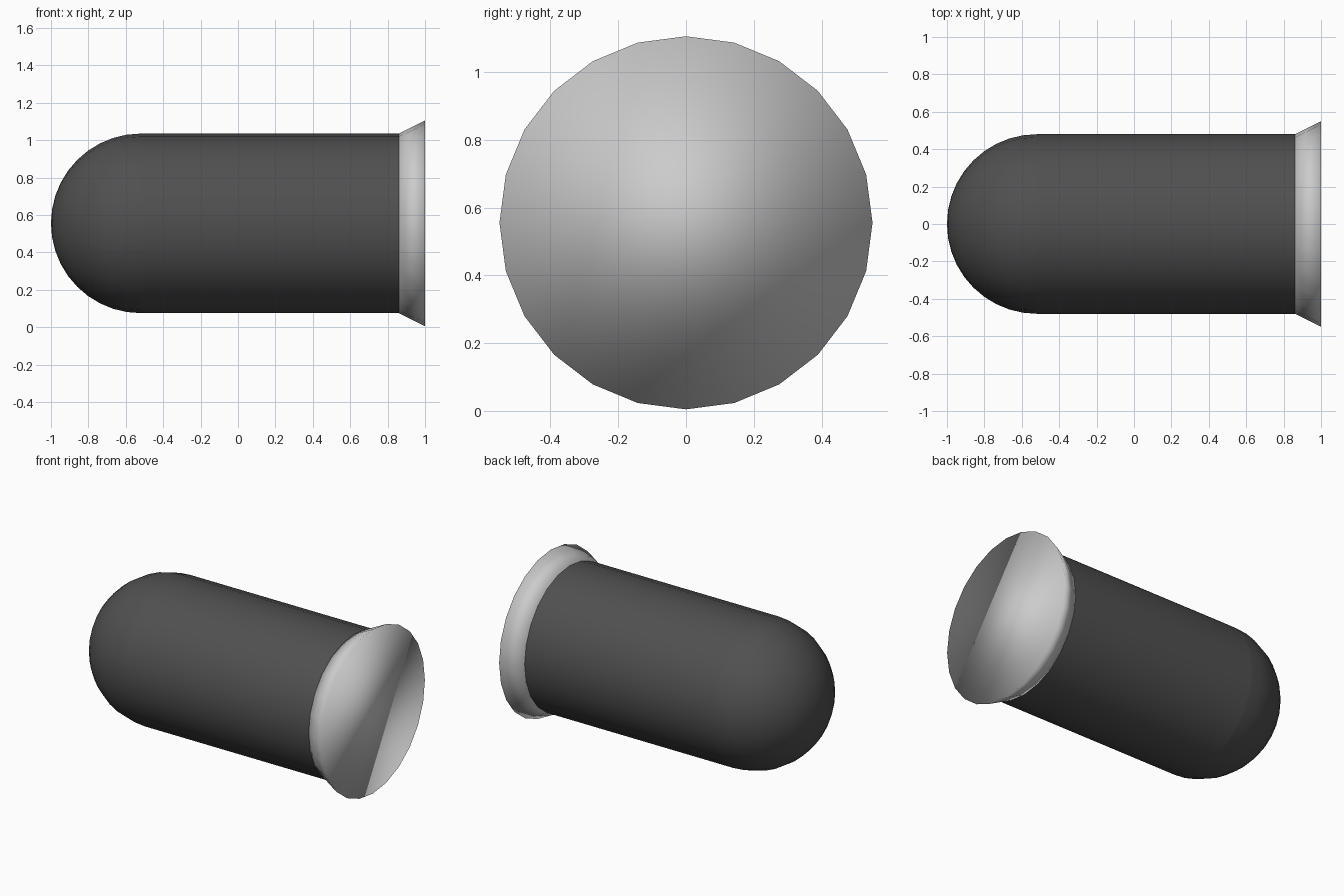
import bpy
from math import radians, pi

if "Cube" in bpy.data.objects:
    bpy.data.objects.remove(bpy.data.objects["Cube"])

R, AXIS_Z, SIDES = 0.48, 0.555, 24

dark = bpy.data.materials.new("dark_shell")
dark.diffuse_color = (0.08, 0.08, 0.08, 1)
dark.use_nodes = True
dark.node_tree.nodes["Principled BSDF"].inputs["Base Color"].default_value = dark.diffuse_color


def lathe_x(name, profile, material=None):
    """Spin (x, radius) points round the long axis; radius 0 is a pole, open ends get a flat cap."""
    verts, faces, rings = [], [], []
    from math import cos, sin
    for x, r in profile:
        n = SIDES if r > 1e-5 else 1
        rings.append(list(range(len(verts), len(verts) + n)))
        for i in range(n):
            a = 2 * pi * i / SIDES
            verts.append((x, r * cos(a), AXIS_Z + r * sin(a)))
    for a, b in zip(rings, rings[1:]):
        for i in range(SIDES):
            j = (i + 1) % SIDES
            if len(a) == 1:
                faces.append((a[0], b[j], b[i]))
            else:
                faces.append((a[i], a[j], b[j], b[i]))
    if len(rings[0]) > 1:
        faces.append(rings[0][::-1])
    faces.append(rings[-1])
    # every side face is wound so that it looks outwards
    mesh = bpy.data.meshes.new(name)
    mesh.from_pydata(verts, [], faces)
    import bmesh
    bm = bmesh.new()
    bm.from_mesh(mesh)
    bmesh.ops.recalc_face_normals(bm, faces=bm.faces)
    bm.to_mesh(mesh)
    bm.free()
    obj = bpy.data.objects.new(name, mesh)
    bpy.context.collection.objects.link(obj)
    if material:
        mesh.materials.append(material)
    bpy.ops.object.select_all(action='DESELECT')
    obj.select_set(True)
    bpy.context.view_layer.objects.active = obj
    return obj


def dome_profile(centre, radius, steps):
    from math import cos, sin
    return [(centre - radius * cos(pi / 2 * i / steps), radius * sin(pi / 2 * i / steps))
            for i in range(steps + 1)]


# Long cylindrical body
lathe_x("body", [(-0.52, R), (0.86, R)], dark)
bpy.ops.object.shade_smooth_by_angle(angle=radians(30))

# Rounded end
lathe_x("dome", dome_profile(-0.52, R, 10), dark)
bpy.ops.object.shade_smooth_by_angle(angle=radians(30))

# Flared rim with a flat end, smooth all over
lathe_x("flared_rim", [(0.86, R), (1.0, 0.55)])
bpy.ops.object.shade_smooth()
